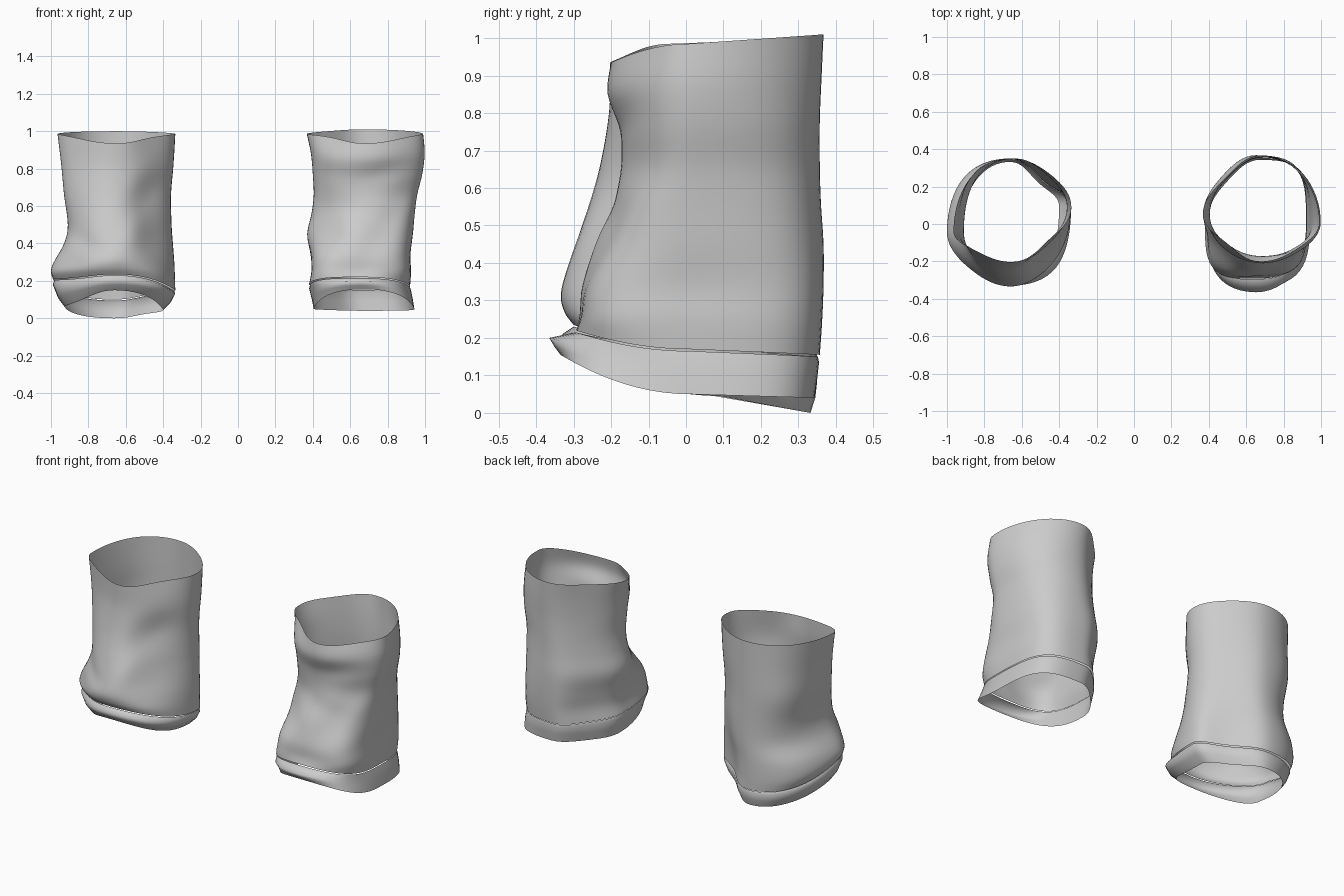
import bpy, bmesh, math

SEG, SUB = 64, 5
CORNER = 0.0049  # size of one corner unit

grey = bpy.data.materials.new("light grey cloth")
grey.diffuse_color = (0.6, 0.6, 0.6, 1)


def smooth_rows(rows):
    """Catmull-Rom interpolation between cross-section rows."""
    out = []
    for i in range(len(rows) - 1):
        a, b, c, d = (rows[max(0, min(len(rows) - 1, i + k))] for k in (-1, 0, 1, 2))
        for j in range(SUB):
            t = j / SUB
            out.append([0.5 * (2 * q + (r - p) * t + (2 * p - 5 * q + 4 * r - s) * t * t
                               + (3 * q - p - 3 * r + s) * t ** 3)
                        for p, q, r, s in zip(a, b, c, d)])
    return out + [rows[-1]]


def cloth_tube(name, rows, side_y, folds=(), smooth=True):
    """Open tube. Row: z front, left, right, back; x left, right; y front, back;
    corner push front-left, front-right, back-left, back-right."""
    bm = bmesh.new()
    rings = []
    for zf, zl, zr, zb, xl, xr, yf, yb, fl, fr, bl, br in (smooth_rows(rows) if smooth else rows):
        ring = []
        for k in range(SEG):
            a = 2 * math.pi * k / SEG
            c, s = math.cos(a), math.sin(a)
            m = (1 + c) / 2
            x = xl + (xr - xl) * m
            y0 = side_y[0] + (side_y[1] - side_y[0]) * m
            z = zl + (zr - zl) * m
            end = yb if s > 0 else yf
            y = y0 + (end - y0) * abs(s)
            # square off or flatten the diagonal corners
            push = (br if c > 0 else bl) if s > 0 else (fr if c > 0 else fl)
            push *= CORNER * math.sin(2 * a) ** 2 * 0.7071
            x += push if c > 0 else -push
            y += push if s > 0 else -push
            q = max(0, min(1, (y - y0) / (end - y0)))
            z += (zb - z) * q if s > 0 else (zf - z) * q * q
            # soft diagonal folds pressed into the front
            if s < 0:
                for fx, fz, length, width, tilt, depth in folds:
                    dx, dz = x - fx, z - fz
                    u = dx * math.cos(tilt) + dz * math.sin(tilt)
                    v = dz * math.cos(tilt) - dx * math.sin(tilt)
                    y += depth * -s * math.exp(-(u / length) ** 2 - (v / width) ** 2)
            ring.append(bm.verts.new((x, y, z)))
        rings.append(ring)
    for lo, hi in zip(rings[1:], rings):
        for k in range(SEG):
            n = (k + 1) % SEG
            bm.faces.new((lo[k], lo[n], hi[n], hi[k]))
    for f in bm.faces:
        f.smooth = True
    for e in bm.edges:
        if len(e.link_faces) == 2 and e.calc_face_angle() > math.radians(40):
            e.smooth = False
    me = bpy.data.meshes.new(name)
    bm.to_mesh(me)
    bm.free()
    me.materials.append(grey)
    bpy.context.collection.objects.link(bpy.data.objects.new(name, me))


# Left sleeve: fairly straight, sagging into a bulge above the hem
LEFT_Y, RIGHT_Y = (-0.04, 0.09), (0.05, 0.01)
cloth_tube("left_tube", [
    (.935, .985, .985, 1.0, -.965, -.335, -.20, .35, -3, -9, 1, -3),
    (.80, .82, .82, .84, -.945, -.345, -.20, .35, -2, -5, 3, -3),
    (.65, .66, .66, .67, -.93, -.358, -.23, .35, -1, -8, 5, -4),
    (.50, .50, .50, .50, -.91, -.355, -.285, .35, 0, -10, 3, -5),
    (.40, .40, .40, .38, -.93, -.348, -.315, .35, 0, -9, 1, -7),
    (.32, .30, .29, .27, -.985, -.34, -.335, .35, -4, -4, 2, -10),
    (.27, .25, .21, .17, -1.0, -.337, -.325, .35, -3, 0, 2, -12),
    (.235, .21, .15, .10, -.985, -.335, -.30, .35, -3, 1, 1, -13),
], LEFT_Y, [(-.50, .64, .20, .08, .9, .025), (-.85, .42, .12, .05, -.5, .02),
            (-.75, .72, .22, .10, 1.2, -.01)])

# Left hem band: ridge at the top, narrowing to the opening
cloth_tube("left_cuff", [
    (.23, .205, .145, .095, -.98, -.34, -.30, .345, -4, 1, 0, -13),
    (.21, .185, .13, .085, -.99, -.336, -.33, .35, -4, 5, 0, -12),
    (.18, .12, .085, .04, -.965, -.36, -.315, .345, -4, 5, 0, -11),
    (.15, .065, .045, .0, -.925, -.40, -.285, .332, -4, 4, 0, -10),
], LEFT_Y, smooth=False)

# Right sleeve: pinched at the middle, front kicking forward at the hem
cloth_tube("right_tube", [
    (.935, .985, .985, 1.01, .368, .99, -.20, .367, -9, -4, -8, -1),
    (.85, .88, .88, .90, .39, .998, -.21, .362, -1, -2, -6, 0),
    (.75, .77, .77, .78, .40, .985, -.18, .357, 0, 0, -5, 2),
    (.66, .66, .66, .66, .405, .958, -.175, .357, -1, 1, -4, 3),
    (.56, .56, .56, .56, .393, .945, -.205, .36, -5, 3, -4, 5),
    (.45, .45, .45, .45, .37, .935, -.245, .367, -5, 4, -5, 7),
    (.34, .34, .34, .34, .388, .922, -.28, .367, 8, 7, -6, 9),
    (.26, .25, .25, .24, .395, .925, -.285, .363, 13, 8, -7, 9),
    (.22, .18, .17, .155, .38, .92, -.295, .357, 11, 6, -7, 9),
], RIGHT_Y, [(.60, .58, .20, .07, -.3, .015), (.82, .80, .15, .06, .3, .012),
             (.82, .52, .25, .08, 1.0, .02)])

# Right hem band with a forward lip
cloth_tube("right_cuff", [
    (.215, .175, .165, .15, .385, .92, -.295, .352, 11, 6, -7, 9),
    (.20, .16, .15, .135, .38, .925, -.365, .355, 6, 2, -7, 9),
    (.175, .10, .10, .09, .395, .935, -.35, .35, 6, 4, -6, 9),
    (.155, .05, .05, .04, .405, .943, -.335, .343, 7, 6, -6, 9),
], RIGHT_Y, smooth=False)
